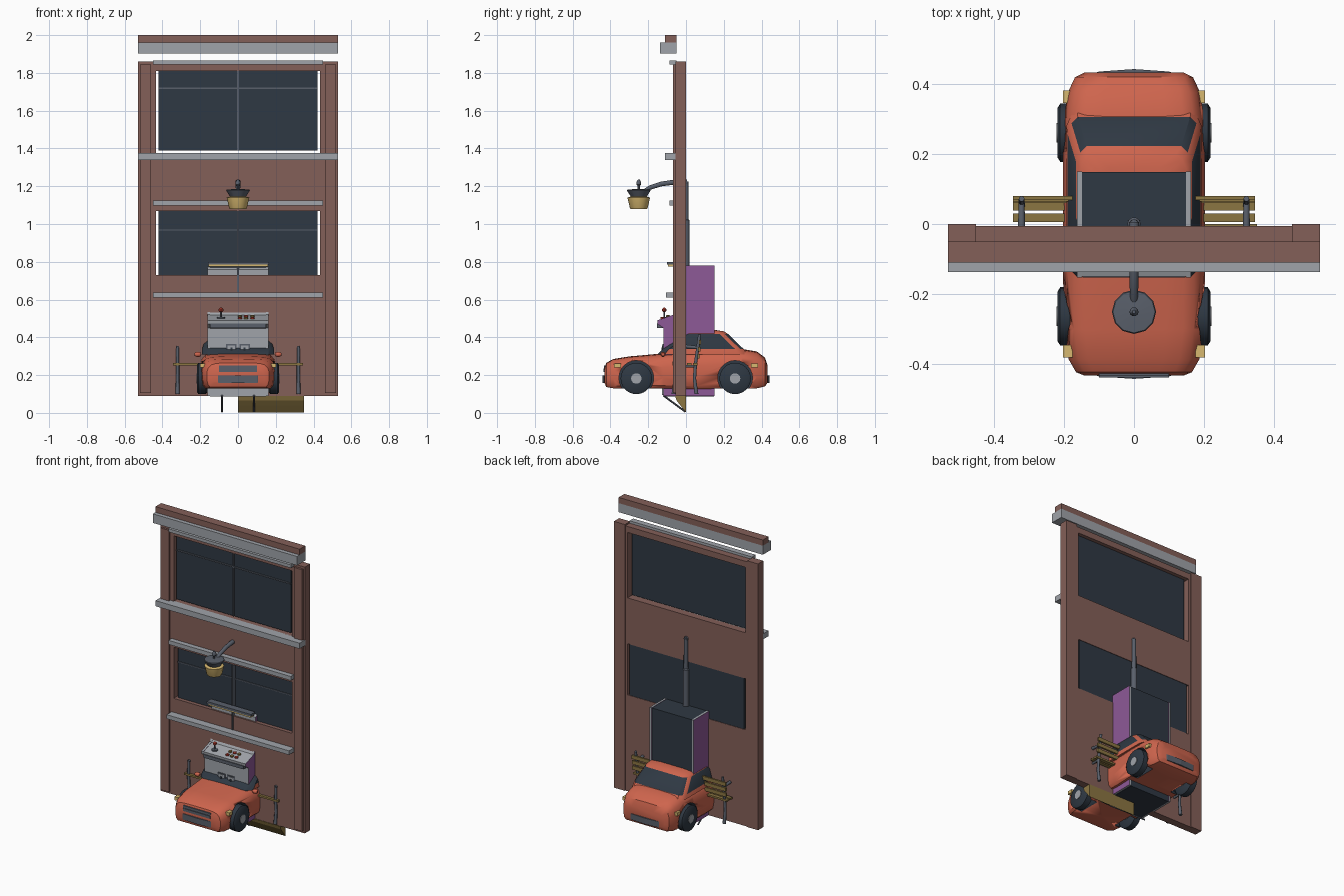
import bpy, bmesh, math
from mathutils import Vector

if "Cube" in bpy.data.objects:
    bpy.data.objects.remove(bpy.data.objects["Cube"])


def mat(name, r, g, b):
    m = bpy.data.materials.new(name)
    m.diffuse_color = (r, g, b, 1)
    m.use_nodes = True
    m.node_tree.nodes["Principled BSDF"].inputs["Base Color"].default_value = m.diffuse_color
    return m


BRICK = mat("brick brown", .23, .115, .098)
STONE = mat("pale grey", .35, .37, .40)
GLASS = mat("dark glass", .028, .040, .056)
METAL = mat("dark metal", .10, .115, .145)
PAINT = mat("orange paint", .62, .13, .075)
PURPLE = mat("purple", .27, .10, .31)
LIGHT = mat("warm yellow", .68, .48, .16)
WOOD = mat("olive wood", .26, .18, .055)
RED = mat("red", .5, .05, .03)


def finish(name, bm, *mats, smooth=None):
    bmesh.ops.recalc_face_normals(bm, faces=bm.faces)
    me = bpy.data.meshes.new(name)
    bm.to_mesh(me)
    bm.free()
    for m in mats:
        me.materials.append(m)
    ob = bpy.data.objects.new(name, me)
    bpy.context.collection.objects.link(ob)
    if smooth:
        for o in bpy.context.selected_objects:
            o.select_set(False)
        bpy.context.view_layer.objects.active = ob
        ob.select_set(True)
        bpy.ops.object.shade_smooth_by_angle(angle=math.radians(smooth))
    return ob


def box(name, x0, x1, y0, y1, z0, z1, m):
    bm = bmesh.new()
    bmesh.ops.create_cube(bm, size=1)
    for v in bm.verts:
        v.co = ((x0 + x1) / 2 + v.co.x * (x1 - x0), (y0 + y1) / 2 + v.co.y * (y1 - y0),
                (z0 + z1) / 2 + v.co.z * (z1 - z0))
    return finish(name, bm, m)


def loft(bm, rings, close=True):
    """Skin a list of point rings, return side faces grouped per band."""
    vs = [[bm.verts.new(p) for p in r] for r in rings]
    n = len(rings[0])
    bands = [[bm.faces.new((a[i], a[(i + 1) % n], b[(i + 1) % n], b[i])) for i in range(n)]
             for a, b in zip(vs, vs[1:])]
    if close:
        bm.faces.new(vs[0])
        bm.faces.new(vs[-1])
    return bands


def turned(name, c, profile, m, axis="Z", n=16, smooth=35):
    """Lathe a (radius, height) profile about an axis through c."""
    bm = bmesh.new()
    rings = []
    for r, h in profile:
        ring = []
        for i in range(n):
            a = 2 * math.pi * i / n
            p = (r * math.cos(a), r * math.sin(a), h)
            if axis == "X":
                p = (h, p[0], p[1])
            ring.append(Vector(c) + Vector(p))
        rings.append(ring)
    loft(bm, rings)
    return finish(name, bm, m, smooth=smooth)


def tube(name, pts, radii, m, n=10):
    """Round bar through points lying in an x = constant plane."""
    pts = [Vector(p) for p in pts]
    bm = bmesh.new()
    rings = []
    for i, p in enumerate(pts):
        t = (pts[min(i + 1, len(pts) - 1)] - pts[max(i - 1, 0)]).normalized()
        u = Vector((1, 0, 0))
        w = t.cross(u)
        rings.append([p + radii[i] * (math.cos(2 * math.pi * k / n) * u + math.sin(2 * math.pi * k / n) * w)
                      for k in range(n)])
    loft(bm, rings)
    return finish(name, bm, m, smooth=40)


def prism(name, profile, x0, x1, *mats, rule=None):
    """Extrude a (y, z) profile along x."""
    bm = bmesh.new()
    loft(bm, [[(x, y, z) for y, z in profile] for x in (x0, x1)])
    bmesh.ops.recalc_face_normals(bm, faces=bm.faces)
    if rule:
        for f in bm.faces:
            f.material_index = rule(f)
    return finish(name, bm, *mats)


# Wall: panels, pilasters and window jambs
box("lower_wall", -.45, .45, -.055, -.005, .09, .73, BRICK)
box("middle_wall", -.45, .45, -.055, -.005, 1.07, 1.375, BRICK)
box("upper_wall", -.45, .45, -.055, -.005, 1.81, 1.85, BRICK)
for s in (-1, 1):
    a, b = sorted((s * .45, s * .53))
    box("pilaster", a, b, -.055, 0, .09, 1.86, BRICK)
    a, b = sorted((s * .46, s * .52))
    box("pilaster_face", a, b, -.069, -.055, .105, 1.845, BRICK)
    a, b = sorted((s * .434, s * .45))
    box("upper_jamb", a, b, -.055, -.005, 1.375, 1.81, BRICK)
    box("lower_jamb", a, b, -.055, -.005, .73, 1.07, BRICK)

# Windows with thin bars
box("upper_glass", -.42, .42, -.045, -.03, 1.39, 1.812, GLASS)
box("lower_glass", -.42, .42, -.03, -.008, .725, 1.072, GLASS)
box("upper_post", -.004, .004, -.052, -.045, 1.39, 1.81, METAL)
box("upper_rail", -.42, .42, -.052, -.045, 1.714, 1.722, METAL)
box("lower_post", -.004, .004, -.062, -.03, .64, 1.07, METAL)
box("lower_rail", -.42, .42, -.035, -.03, .966, .972, METAL)

# Ledges and cornice
for name, hw, y, z0, z1 in (("main_ledge", .53, -.11, 1.338, 1.375), ("upper_lintel", .45, -.088, 1.845, 1.866),
                            ("lower_lintel", .45, -.088, 1.097, 1.124), ("low_ledge", .45, -.107, .61, .637)):
    box(name, -hw, hw, y, -.05, z0, z1, STONE)
box("cornice_band", -.53, .53, -.137, -.05, 1.902, 1.962, STONE)
box("cornice_cap", -.53, .53, -.11, -.05, 1.962, 2.0, BRICK)

# Street lamp
tube("lamp_post", [(0, 0, .4), (0, 0, 1.02), (0, 0, 1.025), (0, 0, 1.225)], [.02, .019, .014, .013], METAL)
tube("lamp_arm", [(0, .005, 1.222), (0, -.06, 1.222), (0, -.13, 1.212), (0, -.19, 1.193), (0, -.235, 1.165)],
     [.014, .014, .013, .012, .01], METAL)
turned("lamp_hood", (0, -.25, 0), [(.036, 1.135), (.063, 1.178), (.06, 1.182), (.012, 1.186)], METAL, n=12)
turned("lamp_finial", (0, -.25, 0), [(.006, 1.18), (.006, 1.2), (.013, 1.208), (.013, 1.222), (.005, 1.235)], METAL, n=10)
turned("lamp_shade", (0, -.25, 0), [(.044, 1.08), (.047, 1.085), (.06, 1.14), (.04, 1.146)], LIGHT, n=12)

# Arcade cabinet: dark core with pale front, purple sides with pale rims
cab = [(-.12, .09), (.15, .09), (.15, .78), (-.02, .78), (-.045, .76), (-.045, .55), (-.065, .52),
       (-.152, .49), (-.15, .47), (-.12, .45)]
prism("cabinet_core", [(y * .985, z - .002) for y, z in cab], -.148, .148, GLASS, STONE,
      rule=lambda f: int(f.normal.y < -.2 and f.calc_center_median().z > .14))
for s in (-1, 1):
    prism("cabinet_side", cab, s * .148, s * .162, PURPLE, STONE, rule=lambda f: int(abs(f.normal.x) < .5))
box("cabinet_marquee", -.16, .165, -.10, -.055, .785, .80, METAL)
box("marquee_light", -.155, .16, -.095, -.06, .775, .785, LIGHT)
box("panel_underside", -.147, .147, -.153, -.12, .45, .472, METAL)
for x in (-.035, .035):
    box("coin_door", x - .028, x + .028, -.124, -.119, .305, .365, METAL)
    box("coin_plate", x - .02, x + .02, -.127, -.123, .312, .358, STONE)
    box("coin_slot", x - .006, x + .006, -.13, -.126, .325, .345, GLASS)
for i in range(8):
    box("base_bar", -.11 + i * .03, -.09 + i * .03, -.126, -.118, .095, .145, STONE)
turned("stick_base", (-.09, -.115, 0), [(.02, .5), (.02, .508)], METAL, n=12)
turned("stick_rod", (-.09, -.115, 0), [(.004, .5), (.004, .54)], METAL, n=8)
turned("stick_ball", (-.09, -.115, 0), [(.004, .533), (.012, .54), (.012, .549), (.004, .557)], RED, n=10)
for i in range(6):
    x, y = .01 + (i % 3) * .033, -.125 + (i // 3) * .03
    z = .49 + (y + .152) * .345
    turned("button", (x, y, z), [(.011, -.003), (.011, .006), (.007, .008)], (RED, WOOD)[i % 2], n=10)

# Car body: lofted along its length
half = [(0, 1), (.45, .995), (.7, .975), (.85, .92), (.95, .8), (1, .6), (1, .3), (.96, .08), (.88, 0), (0, 0)]
section = half + [(-u, v) for u, v in half[-2:0:-1]]
stations = [(-.432, .14, .16, .235), (-.422, .165, .137, .265), (-.385, .186, .13, .285), (-.30, .2, .13, .299),
            (-.12, .202, .13, .315), (.05, .202, .125, .333), (.2, .202, .13, .34), (.3, .2, .13, .338),
            (.375, .188, .13, .325), (.418, .168, .14, .293), (.432, .14, .16, .25)]
bm = bmesh.new()
loft(bm, [[(u * w, y, b + v * (t - b)) for u, v in section] for y, w, b, t in stations])
body = finish("car_body", bm, PAINT, GLASS, smooth=35)
cutters = []
for s in (-1, 1):
    for y in (-.263, .26):
        c = turned("arch_cutter", (s * .19, y, .185), [(.092, -.06), (.092, .06)], GLASS, axis="X", n=24)
        c.hide_render = True
        cutters.append(c)
        mod = body.modifiers.new("arch", "BOOLEAN")
        mod.object, mod.operation, mod.solver = c, "DIFFERENCE", "EXACT"
        mod.material_mode = "TRANSFER"
bpy.context.view_layer.update()
cut = bpy.data.meshes.new_from_object(body.evaluated_get(bpy.context.evaluated_depsgraph_get()))
body.modifiers.clear()
body.data = cut
for c in cutters:
    bpy.data.objects.remove(c)


# Car cabin: glass bands between painted pillars, painted roof
def cabin_ring(y0, y1, w, z, p=.018):
    r = [(w - .03, y0), (w - .012, y0 + p), (w, y0 + p * 2), (w, y1 - p * 2.5), (w - .012, y1 - p), (w - .03, y1)]
    return [(x, y, z) for x, y in r] + [(-x, y, z) for x, y in reversed(r)]


bm = bmesh.new()
bands = loft(bm, [cabin_ring(-.15, .325, .192, .31), cabin_ring(-.125, .305, .19, .338),
                  cabin_ring(-.02, .222, .165, .418), cabin_ring(.0, .2, .15, .432), cabin_ring(.05, .16, .1, .438)])
for i, f in enumerate(bands[1]):
    f.material_index = int(i not in (3, 7))
for i in (0, 1, 9, 10, 11):
    bands[0][i].material_index = 1
finish("car_cabin", bm, PAINT, GLASS, smooth=30)

# Car bumpers, grille, lights, mirrors and wheels
for s, name in ((-1, "front"), (1, "rear")):
    bow = [(-.14, .418), (-.1, .434), (0, .441), (.1, .434), (.14, .418)]
    bm = bmesh.new()
    loft(bm, [[(x, s * (y - .03), .158 if abs(x) < .12 else .175), (x, s * y, .158 if abs(x) < .12 else .175),
               (x, s * y, .198), (x, s * (y - .03), .198)] for x, y in bow])
    finish(name + "_bumper", bm, METAL)
box("car_grille", -.1, .1, -.437, -.40, .217, .235, METAL)
box("grille_upper", -.1, .1, -.433, -.40, .235, .252, METAL)
for s in (-1, 1):
    for y in (-.362, .362):
        a, b = sorted((s * .175, s * .202))
        box("car_light", a, b, y - .018, y + .018, .24, .262, LIGHT)
    turned("car_mirror", (s * .212, -.122, .31), [(.008, -.017), (.014, -.008), (.014, .008), (.008, .017)], PAINT, axis="X", n=10)
    for y in (-.263, .26):
        c = (s * .19, y, .182)
        turned("tyre", c, [(.07, -.028), (.083, -.02), (.083, .02), (.07, .028)], GLASS, axis="X", n=24)
        turned("wheel_hub", c, [(.028, -.031), (.028, .031)], STONE, axis="X", n=14)

# Bench: slats and bent metal legs
for y, z, h in ((.066, .30, .024), (.070, .337, .024), (.074, .374, .024)):
    box("back_slat", -.345, .345, y - .006, y + .006, z - h / 2, z + h / 2, WOOD)
for y in (-.06, -.022, .018, .05):
    box("seat_slat", -.345, .345, y - .012, y + .012, .252, .264, WOOD)
for s in (-1, 1):
    x = s * .32
    tube("bench_back_leg", [(x, .055, .10), (x, .045, .18), (x, .05, .26), (x, .062, .34), (x, .072, .415)],
         [.011, .009, .009, .009, .008], METAL)
    tube("bench_front_leg", [(x, -.066, .10), (x, -.058, .18), (x, -.062, .26), (x, -.06, .345)],
         [.011, .009, .009, .008], METAL)
    tube("bench_arm", [(x, -.064, .345), (x, .0, .352), (x, .068, .345)], [.009, .01, .008], METAL)
    tube("bench_stretcher", [(x, -.06, .247), (x, .05, .247)], [.007, .007], METAL)

# Slanted trough and rods under the wall
prism("trough", [(-.058, .09), (-.05, .066), (-.03, .04), (0, .003), (0, .09)], 0, .35, WOOD)
for x in (-.085, .085):
    tube("trough_rod", [(x, -.12, .092), (x, -.003, .006)], [.005, .005], METAL, n=8)
